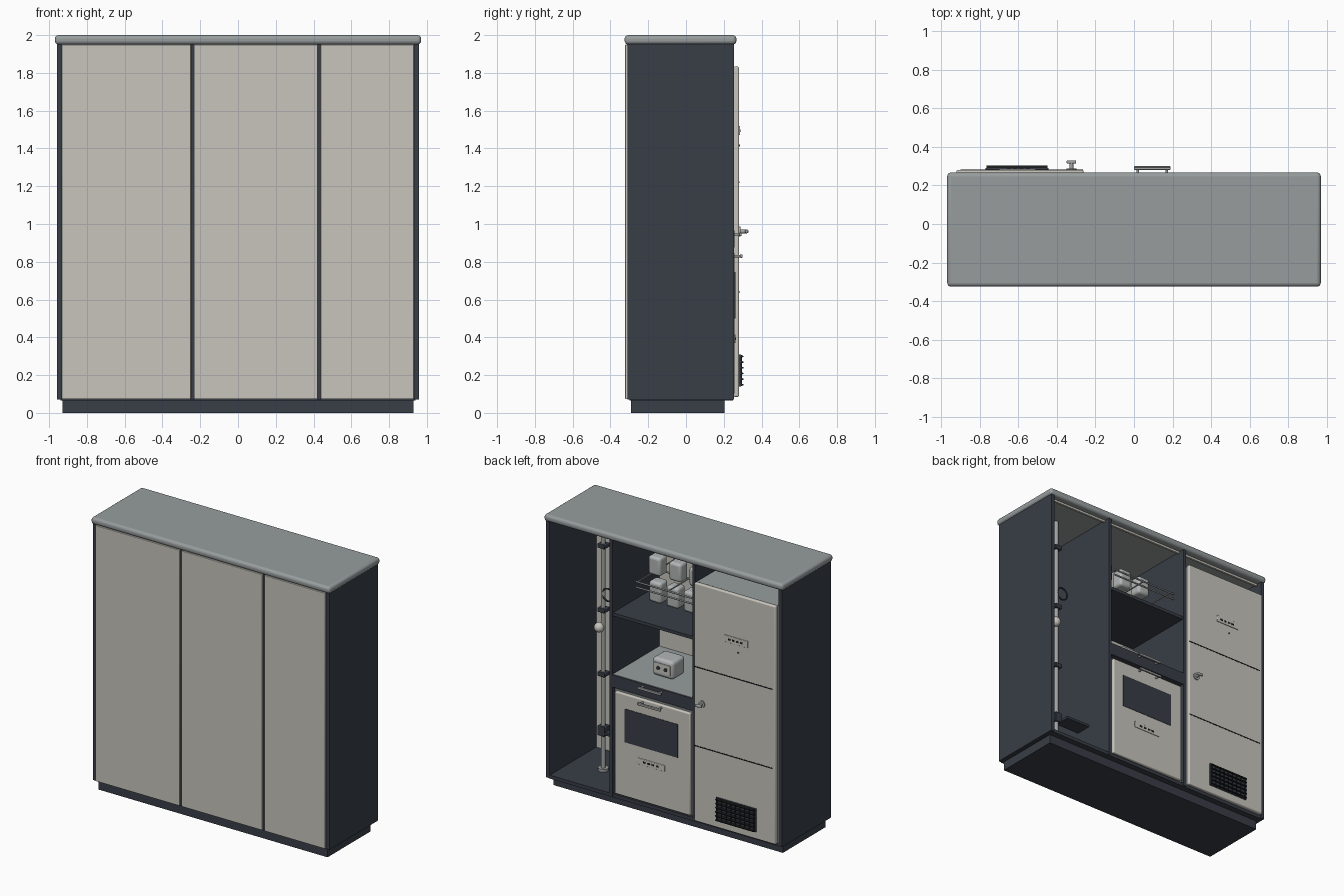
import bpy
import math
from mathutils import Vector

old = bpy.data.objects.get("Cube")
if old:
    bpy.data.objects.remove(old, do_unlink=True)


def material(name, r, g, b):
    m = bpy.data.materials.new(name)
    m.use_nodes = True
    m.diffuse_color = (r, g, b, 1)
    node = next(n for n in m.node_tree.nodes if n.type == 'BSDF_PRINCIPLED')
    node.inputs["Base Color"].default_value = (r, g, b, 1)
    return m


CREAM = material("warm cream", .58, .56, .51)
GREY = material("cool grey", .31, .335, .34)
DARK = material("dark slate", .04, .048, .062)
BLACK = material("vent black", .01, .011, .013)
METAL = material("brushed metal", .36, .37, .37)
PALE = material("pale ceramic", .45, .47, .47)


def smooth(o):
    bpy.ops.object.select_all(action='DESELECT')
    o.select_set(True)
    bpy.context.view_layer.objects.active = o
    bpy.ops.object.shade_smooth_by_angle(angle=math.radians(35))


def box(name, x, y, z, mat, bevel=0, segments=3):
    """Box from (low, high) ranges, with optional rounded edges."""
    bpy.ops.mesh.primitive_cube_add(size=1)
    o = bpy.context.object
    o.name = name
    o.location = [(a + b) / 2 for a, b in (x, y, z)]
    o.scale = [b - a for a, b in (x, y, z)]
    bpy.ops.object.transform_apply(location=False, rotation=False, scale=True)
    o.data.materials.append(mat)
    if bevel:
        mod = o.modifiers.new("round", 'BEVEL')
        mod.width, mod.segments = bevel, segments
        smooth(o)
    return o


def rod(name, start, end, radius, mat, sides=16):
    a, b = Vector(start), Vector(end)
    bpy.ops.mesh.primitive_cylinder_add(vertices=sides, radius=radius,
                                        depth=(b - a).length, location=(a + b) / 2)
    o = bpy.context.object
    o.name = name
    o.rotation_euler = (b - a).to_track_quat('Z', 'Y').to_euler()
    o.data.materials.append(mat)
    smooth(o)
    return o


def handle(name, x0, x1, z, y, out):
    """Bar handle on two posts."""
    box(name + "_bar", (x0, x1), (out - .014, out), (z - .009, z + .009), METAL, .004)
    for x in (x0 + .02, x1 - .02):
        rod(name + "_post", (x, y, z), (x, out - .007, z), .007, METAL, 12)


# Carcass
box("plinth", (-.93, .93), (-.29, .205), (0, .07), DARK)
box("worktop", (-.97, .97), (-.325, .267), (1.95, 2), GREY, .02, 4)
box("floor_board", (-.94, .94), (-.3, .25), (.065, .09), DARK)
for side, x in (("right", -.945), ("left", .945)):
    box(side + "_side", (x - .014, x + .014), (-.31, .255), (.07, 1.955), DARK)
for x in (-.242, .43):
    box("divider", (x - .011, x + .011), (-.31, .255), (.07, 1.955), DARK)

# Front panels, which also close the compartments
for x in ((-.934, -.25), (-.234, .422), (.438, .932)):
    box("front_panel", x, (-.322, -.29), (.073, 1.95), CREAM, .003, 2)

# Light strip under the top
for x in ((-.93, -.255), (-.23, .418), (.442, .93)):
    box("light_strip", x, (.2, .215), (1.935, 1.95), CREAM)

# Tall refrigerator in the right compartment
box("fridge_body", (-.925, -.258), (-.28, .25), (.09, 1.825), GREY)
box("fridge_door", (-.922, -.262), (.25, .281), (.085, 1.833), CREAM, .008)
for z in (1.22, .64):
    box("door_seam", (-.9, -.264), (.279, .2825), (z - .004, z + .004), BLACK)
box("door_plate", (-.7, -.51), (.28, .286), (1.47, 1.52), CREAM, .002)
for i in range(4):
    x = -.66 + i * .033
    box("plate_mark", (x, x + .02), (.285, .288), (1.488, 1.5), BLACK)
rod("indicator", (-.62, .278, 1.415), (-.62, .286, 1.415), .006, DARK, 12)
rod("latch_base", (-.325, .278, .96), (-.325, .288, .96), .026, METAL, 24)
rod("latch_stem", (-.325, .28, .96), (-.325, .32, .96), .01, METAL)
box("latch_grip", (-.35, -.3), (.313, .33), (.951, .97), METAL, .006)

# Louvred vent at the foot of the refrigerator door
box("vent_plate", (-.77, -.445), (.28, .29), (.14, .31), DARK)
for i in range(6):
    z = .15 + i * .03
    slat = box("vent_slat", (-.765, -.45), (.286, .304), (z - .004, z + .004), BLACK)
    slat.rotation_euler.x = math.radians(-15)
for i in range(9):
    x = -.755 + i * .0373
    box("vent_bar", (x - .003, x + .003), (.286, .296), (.143, .307), BLACK)

# Oven in the middle compartment
box("oven_body", (-.225, .413), (-.28, .235), (.095, .86), GREY)
box("oven_door", (-.212, .4), (.23, .258), (.1, .85), CREAM, .008)
box("oven_window", (-.115, .315), (.255, .261), (.5, .745), DARK)
handle("oven_handle", 0, .19, .83, .25, .3)
box("oven_plate", (-.01, .21), (.257, .262), (.37, .415), CREAM, .002)
for i in range(4):
    x = .04 + i * .035
    box("plate_mark", (x, x + .02), (.26, .264), (.387, .399), BLACK)

# Counter with a pull-out edge
box("counter_edge", (-.231, .419), (.2, .256), (.875, .965), DARK)
box("counter_top", (-.231, .419), (-.29, .25), (.93, .968), GREY)
handle("drawer_handle", 0, .19, .945, .25, .295)

# Small appliance on the counter
box("appliance", (.03, .2), (-.04, .11), (.968, 1.1), PALE, .025, 4)
box("appliance_panel", (.05, .18), (.107, .113), (1.0, 1.07), CREAM)
for x in (.085, .145):
    rod("appliance_dial", (x, .11, 1.035), (x, .122, 1.035), .012, DARK)

# Shelf, wire rack and jars
box("middle_shelf", (-.231, .419), (-.29, .25), (1.395, 1.418), DARK)
for y, z in ((.15, 1.64), (.15, 1.6), (-.09, 1.64)):
    rod("rack_rail", (-.231, y, z), (.3, y, z), .006, METAL, 12)
for x in (-.2, .04, .29):
    rod("rack_arm", (x, -.29, 1.64), (x, .15, 1.64), .005, METAL, 12)
for bottom, top, y, xs in ((1.418, 1.57, -.08, (.28, .14, 0, -.14)),
                           (1.645, 1.78, -.03, (.25, .083, -.08))):
    for x in xs:
        box("jar", (x - .05, x + .05), (y - .045, y + .045), (bottom, top), PALE, .02, 4)

# Pole with clamps and hooks in the left compartment
px, py = .685, -.02
rod("pole", (px, py, .09), (px, py, 1.95), .016, METAL, 20)
rod("pole_foot", (px, py, .09), (px, py, .11), .035, METAL, 24)
for z in (1.74, 1.27, .8):
    box("pole_clamp", (px - .03, px + .03), (py - .03, py + .03),
        (z - .015, z + .015), DARK, .005)
box("pole_tray", (px - .05, .419), (py - .06, py + .06), (.38, .4), DARK, .004)
box("tray_collar", (px - .03, px + .03), (py - .03, py + .03), (.35, .42), DARK, .005)
bpy.ops.mesh.primitive_uv_sphere_add(segments=24, ring_count=14, radius=.035,
                                     location=(px + .02, py + .02, 1.14))
knob = bpy.context.object
knob.name = "pole_knob"
knob.data.materials.append(CREAM)
smooth(knob)
bpy.ops.mesh.primitive_torus_add(major_radius=.045, minor_radius=.006,
                                 major_segments=28, minor_segments=8,
                                 location=(px - .045, py + .01, 1.39),
                                 rotation=(math.pi / 2, 0, 0))
ring = bpy.context.object
ring.name = "hanging_ring"
ring.data.materials.append(DARK)
smooth(ring)
